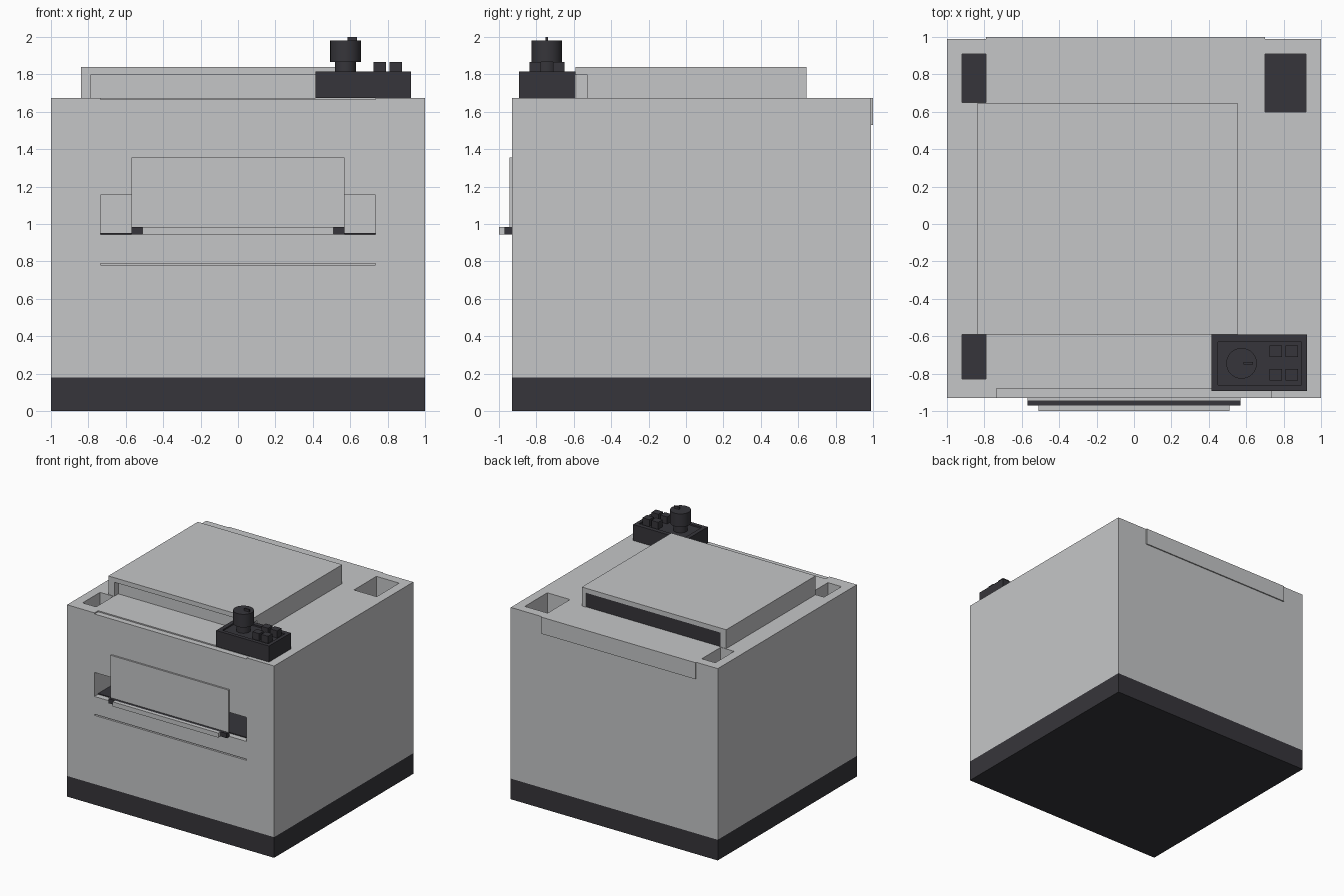
import bpy, bmesh
from mathutils import Matrix, Vector

if "Cube" in bpy.data.objects:
    bpy.data.objects.remove(bpy.data.objects["Cube"], do_unlink=True)


def material(name, rgb):
    m = bpy.data.materials.new(name)
    m.use_nodes = True
    m.diffuse_color = (*rgb, 1)
    m.node_tree.nodes["Principled BSDF"].inputs["Base Color"].default_value = (*rgb, 1)
    return m


LIGHT = material("light_grey", (0.56, 0.565, 0.575))
DARK = material("charcoal", (0.037, 0.036, 0.043))


def boxes(name, mat, *ranges):
    """One object made of boxes given as (x0, x1, y0, y1, z0, z1)."""
    bm = bmesh.new()
    for x0, x1, y0, y1, z0, z1 in ranges:
        lo, hi = Vector((x0, y0, z0)), Vector((x1, y1, z1))
        bmesh.ops.create_cube(bm, size=1, matrix=Matrix.Translation((lo + hi) / 2)
                              @ Matrix.Diagonal((*(hi - lo), 1)))
    mesh = bpy.data.meshes.new(name)
    bm.to_mesh(mesh)
    bm.free()
    mesh.materials.append(mat)
    ob = bpy.data.objects.new(name, mesh)
    bpy.context.collection.objects.link(ob)
    return ob


def cut(ob, *ranges):
    """Subtract boxes from an object."""
    cutter = boxes("cutter", ob.data.materials[0], *ranges)
    cutter.hide_render = True
    mod = ob.modifiers.new("cut", "BOOLEAN")
    mod.operation, mod.solver, mod.object = "DIFFERENCE", "EXACT", cutter
    bpy.context.view_layer.objects.active = ob
    bpy.ops.object.modifier_apply(modifier=mod.name)
    bpy.data.objects.remove(cutter, do_unlink=True)


def cylinder(name, mat, x, y, z0, z1, radius):
    bpy.ops.mesh.primitive_cylinder_add(vertices=32, radius=radius, depth=z1 - z0,
                                        location=(x, y, (z0 + z1) / 2))
    ob = bpy.context.object
    ob.name = name
    ob.data.materials.append(mat)
    bpy.ops.object.shade_smooth_by_angle()
    return ob


FRONT, BACK, BASE, TOP = -0.93, 0.99, 0.18, 1.675
PANEL = 0.735   # half width of the front panel

# Base and main housing
boxes("base", DARK, (-1, 1, FRONT, BACK, 0, BASE))
housing = boxes("housing", LIGHT, (-1, 1, FRONT, BACK, BASE, TOP))
cut(housing,
    # corner shafts
    (-0.92, -0.79, 0.65, 0.91, 0.1, 2),
    (0.70, 0.92, 0.60, 0.91, 0.1, 2),
    (-0.92, -0.79, -0.83, -0.59, 0.1, 2),
    # front opening, seam and lowered panel edge
    (-PANEL, PANEL, -1, -0.55, 0.945, 1.155),
    (-PANEL, PANEL, -1, -0.88, 0.78, 0.79),
    (-PANEL, PANEL, -1, -0.88, 1.665, 2))
boxes("opening_floor", DARK, (-PANEL, PANEL, -0.88, -0.55, 0.945, 0.952))
boxes("back_plate", LIGHT, (-0.79, 0.70, BACK, 1.0, 1.53, TOP))

# Front flap and its handle
boxes("front_flap", LIGHT, (-0.57, 0.57, -0.945, FRONT, 0.985, 1.355))
boxes("handle_mount", DARK, (-0.57, 0.57, -0.97, FRONT, 0.945, 0.985))
boxes("handle_bar", LIGHT, (-0.51, 0.51, -1.0, -0.97, 0.945, 0.985))

# Raised lid with an overhanging front and a dark opening at the back
LID_L, LID_R, LID_F, LID_B = -0.84, 0.555, -0.59, 0.645
boxes("lid_top", LIGHT, (LID_L, LID_R, LID_F, LID_B, 1.80, 1.84))
boxes("lid_walls", LIGHT,
      (LID_L, -0.785, -0.585, LID_B, TOP, 1.80),
      (0.515, LID_R, -0.53, LID_B, TOP, 1.80),
      (-0.785, 0.515, -0.53, -0.48, TOP, 1.80))
boxes("lid_back_opening", DARK, (-0.785, 0.515, 0.6, LID_B - 0.005, TOP, 1.80))

# Control box with a sunken top
box_top = 1.815
control = boxes("control_box", DARK, (0.415, 0.925, -0.893, -0.592, TOP, box_top))
cut(control, (0.45, 0.895, -0.86, -0.63, box_top - 0.012, 2))

# Knob with pointer
KX, KY = 0.575, -0.745
cylinder("knob_stem", DARK, KX, KY, 1.80, 1.865, 0.057)
cylinder("knob", DARK, KX, KY, 1.865, 1.98, 0.082)
boxes("knob_pointer", DARK, (0.585, 0.635, KY - 0.007, KY + 0.007, 1.98, 2.0))

# Four push buttons
boxes("buttons", DARK, *[(x, x + 0.066, y, y + 0.062, 1.80, 1.865)
                         for x in (0.724, 0.81) for y in (-0.836, -0.712)])
